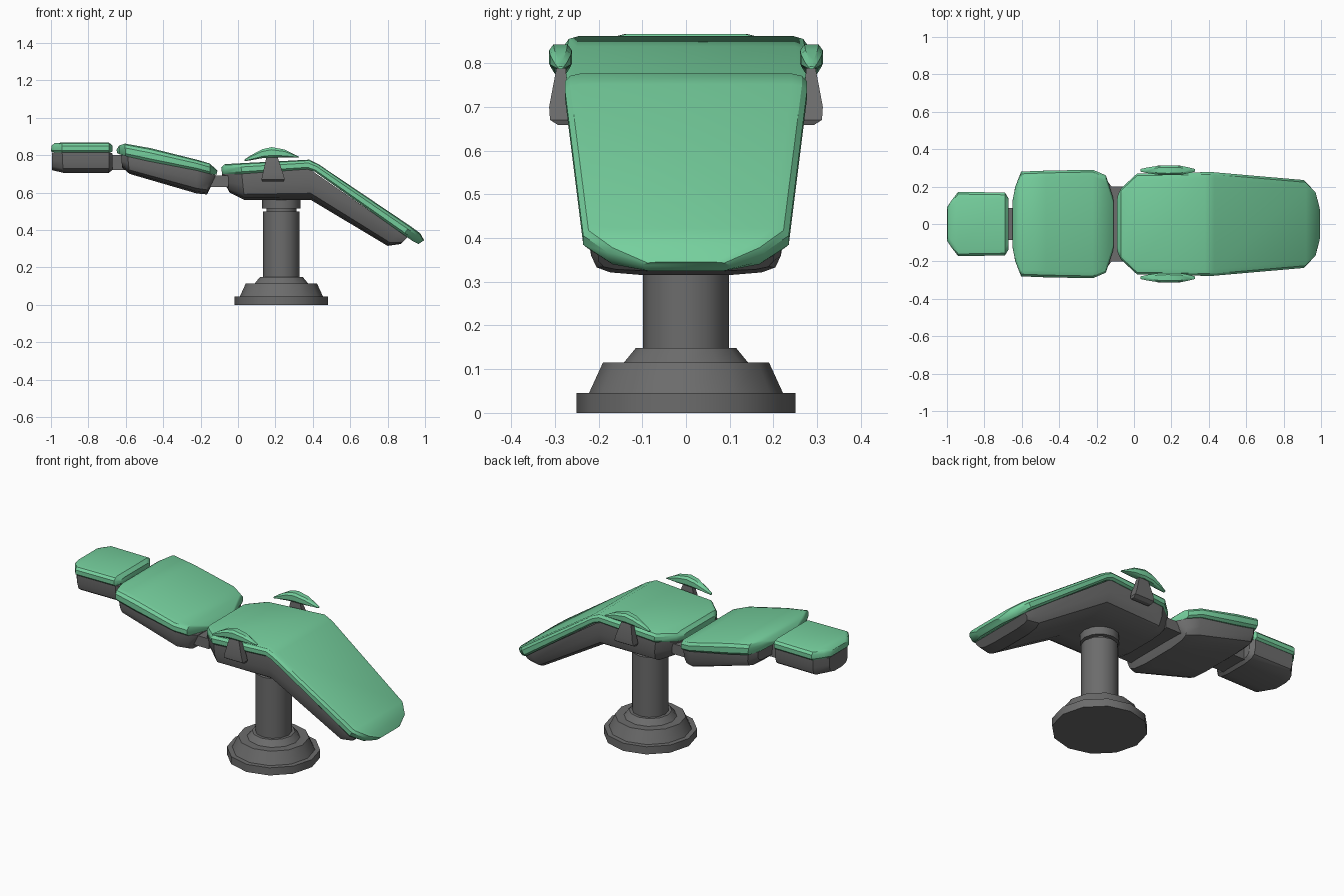
import bpy, bmesh, math


def material(name, rgb):
    m = bpy.data.materials.new(name)
    m.diffuse_color = (*rgb, 1)
    return m


GREEN = material("green upholstery", (0.18, 0.63, 0.34))
GREY = material("dark grey metal", (0.15, 0.15, 0.15))


def finish(bm, name, mat, angle=32):
    bmesh.ops.recalc_face_normals(bm, faces=bm.faces)
    mesh = bpy.data.meshes.new(name)
    bm.to_mesh(mesh)
    bm.free()
    ob = bpy.data.objects.new(name, mesh)
    bpy.context.collection.objects.link(ob)
    mesh.materials.append(mat)
    bpy.ops.object.select_all(action='DESELECT')
    bpy.context.view_layer.objects.active = ob
    ob.select_set(True)
    bpy.ops.object.shade_smooth_by_angle(angle=math.radians(angle))
    return ob


def skin(rings, name, mat, angle=32):
    """Join equal rings of points into a closed capped body."""
    bm = bmesh.new()
    vs = [[bm.verts.new(p) for p in ring] for ring in rings]
    n = len(vs[0])
    for a, b in zip(vs, vs[1:]):
        for i in range(n):
            j = (i + 1) % n
            bm.faces.new((a[i], a[j], b[j], b[i]))
    bm.faces.new(vs[0])
    bm.faces.new(vs[-1])
    return finish(bm, name, mat, angle)


# half sections: (height fraction, width factor, inset)
CUSHION = [(1, 1, 0.035), (0.9, 1, 0.012), (0.65, 1, 0), (0.2, 1, 0), (0, 1, 0.012)]
SHELL = [(1, 1, 0), (0.55, 1, 0), (0.22, 0.94, 0), (0.08, 0.8, 0), (0, 0.45, 0)]


def slab(name, stations, section, mat):
    """Stations: top x, top z, bottom x, bottom z, half width."""
    rings = []
    for xt, zt, xb, zb, w in stations:
        half = [(xb + (xt - xb) * t, w * f - d, zb + (zt - zb) * t) for t, f, d in section]
        rings.append(half + [(x, -y, z) for x, y, z in reversed(half)])
    return skin(rings, name, mat)


def lathe(name, profile, cx, sides=12):
    rings = [[(cx + r * math.cos(2 * math.pi * i / sides),
               r * math.sin(2 * math.pi * i / sides), z) for i in range(sides)]
             for r, z in profile]
    return skin(rings, name, GREY, 31)


def box(name, x0, x1, hy, z0, z1):
    return skin([[(x, -hy, z0), (x, hy, z0), (x, hy, z1), (x, -hy, z1)]
                 for x in (x0, x1)], name, GREY)


# seat with sloping leg rest
slab("seat_cushion", [
    (-0.09, 0.735, -0.085, 0.70, 0.15), (-0.07, 0.752, -0.07, 0.697, 0.19),
    (0.015, 0.757, 0.02, 0.70, 0.27), (0.38, 0.776, 0.37, 0.725, 0.277),
    (0.43, 0.752, 0.41, 0.712, 0.277), (0.92, 0.422, 0.885, 0.375, 0.235),
    (0.975, 0.382, 0.935, 0.34, 0.18), (0.995, 0.345, 0.965, 0.325, 0.10)], CUSHION, GREEN)
slab("seat_shell", [
    (-0.085, 0.70, -0.085, 0.675, 0.15), (-0.07, 0.70, -0.045, 0.60, 0.19),
    (0.02, 0.70, 0.035, 0.56, 0.255), (0.38, 0.727, 0.39, 0.56, 0.262),
    (0.86, 0.395, 0.80, 0.315, 0.217), (0.91, 0.365, 0.87, 0.325, 0.20)], SHELL, GREY)

# backrest
slab("back_cushion", [
    (-0.65, 0.828, -0.645, 0.81, 0.13), (-0.635, 0.852, -0.635, 0.805, 0.20),
    (-0.605, 0.862, -0.60, 0.795, 0.28), (-0.47, 0.838, -0.48, 0.768, 0.285),
    (-0.22, 0.776, -0.22, 0.718, 0.29), (-0.15, 0.755, -0.15, 0.70, 0.26),
    (-0.11, 0.717, -0.115, 0.695, 0.14)], CUSHION, GREEN)
slab("back_shell", [
    (-0.625, 0.80, -0.62, 0.735, 0.22), (-0.59, 0.797, -0.58, 0.70, 0.262),
    (-0.22, 0.72, -0.22, 0.595, 0.272), (-0.15, 0.70, -0.165, 0.59, 0.24),
    (-0.12, 0.695, -0.13, 0.66, 0.20)], SHELL, GREY)

# headrest
slab("head_cushion", [
    (-0.997, 0.85, -1.0, 0.82, 0.09), (-0.98, 0.865, -0.98, 0.815, 0.12),
    (-0.94, 0.867, -0.94, 0.813, 0.172), (-0.69, 0.867, -0.69, 0.813, 0.168),
    (-0.67, 0.85, -0.67, 0.82, 0.135)], CUSHION, GREEN)
slab("head_shell", [
    (-0.995, 0.815, -0.995, 0.72, 0.085), (-0.94, 0.815, -0.935, 0.706, 0.158),
    (-0.69, 0.815, -0.69, 0.706, 0.155), (-0.672, 0.81, -0.672, 0.72, 0.13)], SHELL, GREY)

# joints between the sections
box("head_joint", -0.69, -0.60, 0.085, 0.72, 0.80)
box("back_joint", -0.15, -0.05, 0.20, 0.63, 0.69)

# pedestal
lathe("pedestal_base", [(0.25, 0), (0.25, 0.045), (0.222, 0.045), (0.19, 0.115),
                        (0.142, 0.115), (0.115, 0.148), (0.095, 0.148)], 0.232)
lathe("pedestal_column", [(0.098, 0.14), (0.098, 0.50), (0.08, 0.50), (0.08, 0.515),
                          (0.103, 0.515), (0.103, 0.58)], 0.232)

# arm pads: stations of x, top z, bottom z, outer y
PAD = [(0.035, 0.777, 0.768, 0.294), (0.07, 0.80, 0.773, 0.302), (0.13, 0.832, 0.784, 0.311),
       (0.18, 0.843, 0.788, 0.313), (0.25, 0.83, 0.788, 0.311), (0.295, 0.807, 0.788, 0.302),
       (0.325, 0.792, 0.787, 0.294)]
# arm brackets: z, inner y, outer y, first x, last x
BRACKET = [(0.79, 0.275, 0.296, 0.152, 0.212), (0.70, 0.268, 0.313, 0.132, 0.242),
           (0.67, 0.268, 0.311, 0.125, 0.25), (0.658, 0.268, 0.292, 0.13, 0.245)]
for side, s in (("front", -1), ("back", 1)):
    rings = []
    for x, zt, zb, yo in PAD:
        yi, h = 0.574 - yo, zt - zb
        rings.append([(x, s * y, z) for y, z in (
            (yi, zb + h * 0.2), (yi, zb + h * 0.75), (yi + 0.01, zt), (yo - 0.01, zt),
            (yo, zb + h * 0.75), (yo, zb + h * 0.2), (yo - 0.01, zb), (yi + 0.01, zb))])
    skin(rings, side + "_arm_pad", GREEN)
    skin([[(x0, s * yi, z), (x1, s * yi, z), (x1, s * yo, z), (x0, s * yo, z)]
          for z, yi, yo, x0, x1 in BRACKET], side + "_arm_bracket", GREY)
